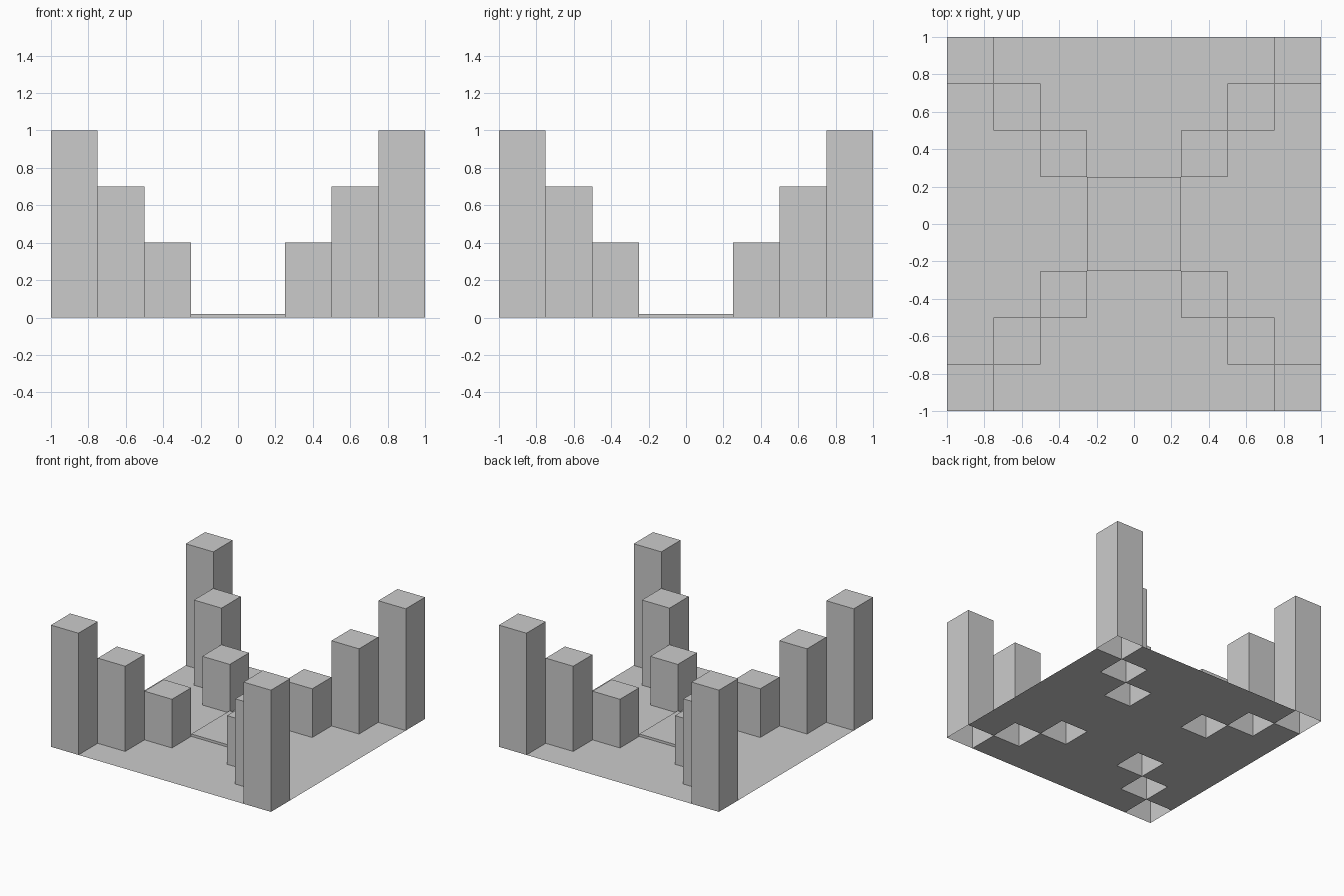
import bpy, bmesh

if "Cube" in bpy.data.objects:
    bpy.data.objects.remove(bpy.data.objects["Cube"])

bm = bmesh.new()

# Open ground sheet of 8 x 8 cells
bmesh.ops.create_grid(bm, x_segments=8, y_segments=8, size=1.0)


def cells(near):
    """Cells whose centre lies at |x| = |y| = near."""
    found = []
    for f in bm.faces:
        c = f.calc_center_median()
        if abs(abs(c.x) - near) < 0.01 and abs(abs(c.y) - near) < 0.01:
            found.append(f)
    return found


# Slightly raised central pad, extruded as one region
region = bmesh.ops.extrude_face_region(bm, geom=cells(0.125))["geom"]
for v in region:
    if isinstance(v, bmesh.types.BMVert):
        v.co.z = 0.02

# Diagonal columns, hollow from below, rising toward the corners
for near, height in ((0.375, 0.4), (0.625, 0.7), (0.875, 1.0)):
    for f in bmesh.ops.extrude_discrete_faces(bm, faces=cells(near))["faces"]:
        for v in f.verts:
            v.co.z = height

# Merge coplanar cells of the sheet
bmesh.ops.dissolve_limit(bm, angle_limit=0.01, verts=bm.verts, edges=bm.edges)
bmesh.ops.triangulate(bm, faces=[f for f in bm.faces if len(f.verts) > 4])

mesh = bpy.data.meshes.new("stepped_column_base")
bm.to_mesh(mesh)
bm.free()
base = bpy.data.objects.new("stepped_column_base", mesh)
bpy.context.collection.objects.link(base)
